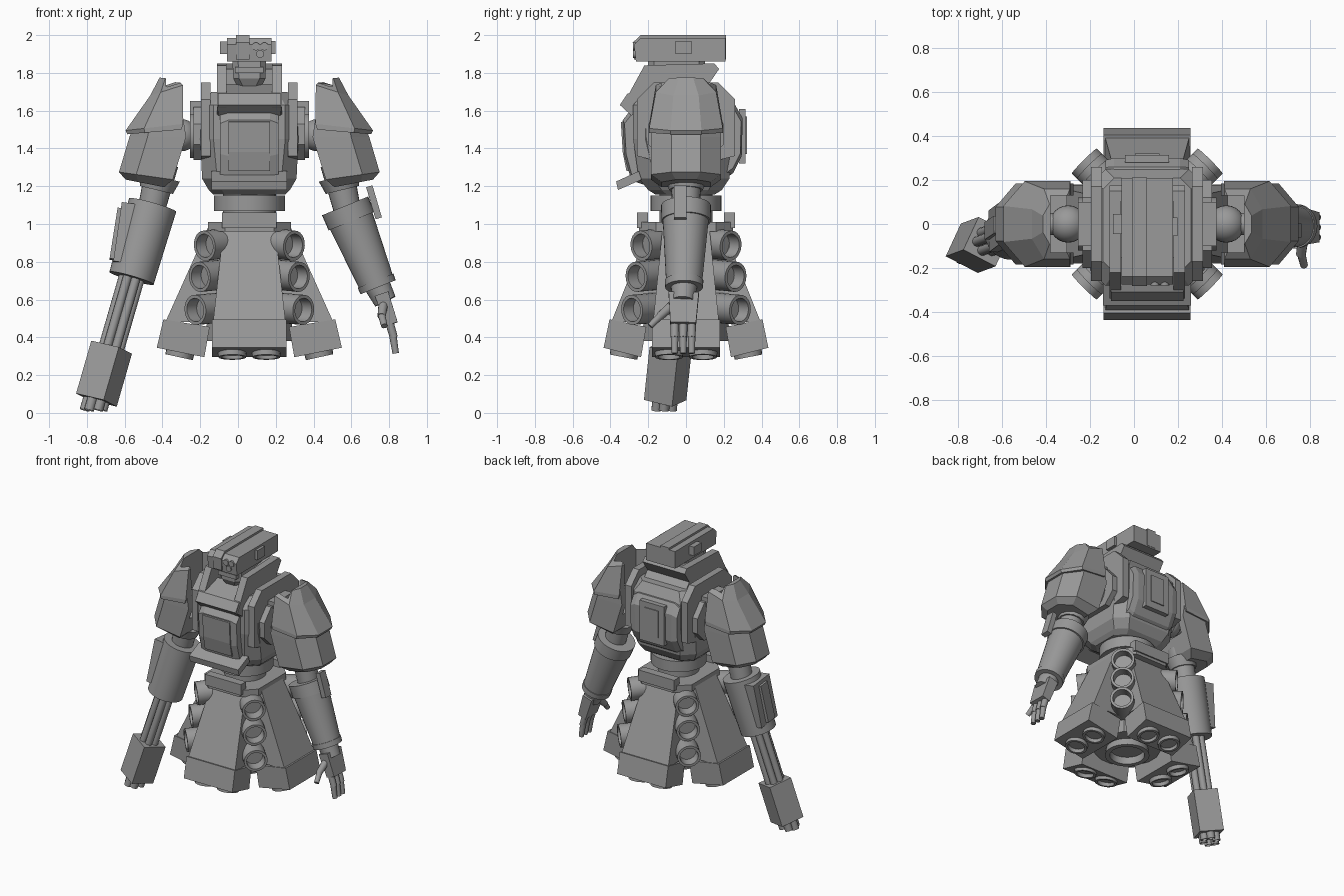
import bpy, bmesh
from math import radians, pi, cos, sin
from mathutils import Vector, Matrix

if "Cube" in bpy.data.objects:
    bpy.data.objects.remove(bpy.data.objects["Cube"])

grey = bpy.data.materials.new("armour_grey")
grey.use_nodes = True
GREY = (0.32, 0.32, 0.32, 1)
grey.diffuse_color = GREY
grey.node_tree.nodes["Principled BSDF"].inputs["Base Color"].default_value = GREY
parts, round_parts = [], []


def finish(name, bm):
    bmesh.ops.recalc_face_normals(bm, faces=bm.faces)
    me = bpy.data.meshes.new(name)
    bm.to_mesh(me)
    bm.free()
    me.materials.append(grey)
    ob = bpy.data.objects.new(name, me)
    bpy.context.collection.objects.link(ob)
    parts.append(ob)
    return ob


def loft(name, rings):
    """Skin a row of equal point rings and cap both ends."""
    bm = bmesh.new()
    vs = [[bm.verts.new(p) for p in r] for r in rings]
    n = len(vs[0])
    for a, b in zip(vs, vs[1:]):
        for i in range(n):
            bm.faces.new((a[i], a[(i + 1) % n], b[(i + 1) % n], b[i]))
    bm.faces.new(vs[0])
    bm.faces.new(vs[-1])
    return finish(name, bm)


def prism(name, pts, layers):
    """Extrude a (y, z) side profile along x; each layer is (x, scale)."""
    cy = sum(p[0] for p in pts) / len(pts)
    cz = sum(p[1] for p in pts) / len(pts)
    return loft(name, [[(x, cy + (y - cy) * s, cz + (z - cz) * s) for y, z in pts]
                       for x, s in layers])


def slab(name, pts, x0, x1):
    return prism(name, pts, [(x0, 1), (x1, 1)])


def octo(z, hx, y0, y1, c):
    return [(-hx, y0 + c, z), (-hx + c, y0, z), (hx - c, y0, z), (hx, y0 + c, z),
            (hx, y1 - c, z), (hx - c, y1, z), (-hx + c, y1, z), (-hx, y1 - c, z)]


def box(name, x0, x1, y0, y1, z0, z1):
    return slab(name, [(y0, z0), (y1, z0), (y1, z1), (y0, z1)], x0, x1)


def tube(name, p0, p1, r0, r1=None, n=24, hole=0.0):
    """Cylinder or cone between two points, with an optional bored end."""
    p0, p1 = Vector(p0), Vector(p1)
    d = p1 - p0
    r1 = r1 or r0
    prof = [(r0, 0), (r1, d.length)]
    if hole:
        prof += [(r1 * .78, d.length), (r1 * .74, d.length - hole)]
    ob = loft(name, [[(r * cos(2 * pi * i / n), r * sin(2 * pi * i / n), h) for i in range(n)]
                     for r, h in prof])
    ob.data.transform(Matrix.Translation(p0) @ d.to_track_quat('Z', 'Y').to_matrix().to_4x4())
    round_parts.append(ob)
    return ob


def beam(name, p0, p1, w, d, twist=0.0, taper=1.0):
    """Rectangular bar between two points; w runs along y, d across."""
    p0, p1 = Vector(p0), Vector(p1)
    ax = (p1 - p0).normalized()
    u = ax.cross(Vector((0, 1, 0))).normalized()
    v = u.cross(ax)
    spin = Matrix.Rotation(radians(twist), 3, ax)
    u, v = spin @ u * d / 2, spin @ v * w / 2
    return loft(name, [[p + (u * a + v * b) * s for a, b in ((-1, -1), (1, -1), (1, 1), (-1, 1))]
                       for p, s in ((p0, 1), (p1, taper))])


def arm_ring(s, xi, zi, xo, zo, d):
    """Six-sided arm section from an inner to a chamfered outer edge."""
    return [(s * (xi + (xo - xi) * t), y * d, zi + (zo - zi) * t)
            for t, y in ((0, -1), (.68, -1), (1, -.42), (1, .42), (.68, 1), (0, 1))]


# Skirt panels, each with a foot slab and two thrusters
for i, (side, k, w) in enumerate((("front", .89, .198), ("left", 1, .18),
                                  ("back", .89, .198), ("right", 1, .18))):
    panel = [loft(side + "_skirt_panel", [
        [(-h, -a * k, z), (h, -a * k, z), (h, -b, z), (-h, -b, z)]
        for z, h, a, b in ((.98, w * .69, .22, .06), (.48, w * .97, .445, .18))])]
    panel.append(slab(side + "_skirt_foot", [(-.455 * k, .495), (-.21, .455),
                                             (-.238, .295), (-.49 * k, .345)], -w, w))
    for s in (-1, 1):
        panel.append(tube(side + "_thruster", (s * .09, -.36 * k, .35),
                          (s * .09, -.372 * k, .295), .078, .074, 20, .03))
    for ob in panel:
        ob.data.transform(Matrix.Rotation(i * pi / 2, 4, 'Z'))
    # Diagonal column of launch tubes
    a = pi / 4 + i * pi / 2
    for r, z in ((.335, .885), (.372, .72), (.405, .545)):
        tube("launch_tube", (cos(a) * .1, sin(a) * .1, z + .02),
             (cos(a) * r, sin(a) * r, z), .08, None, 24, .07)
tube("skirt_core", (0, 0, .98), (0, 0, .38), .14, .24, 8)
tube("main_nozzle", (0, 0, .45), (0, 0, .33), .13, .15, 28, .08)

# Waist
loft("waist_plate", [octo(z, .22, -.25, .25, .09) for z in (.96, 1.01)])
for s in (-1, 1):
    box("waist_tab", -.145, .145, s * .2, s * .26, .98, 1.06)
tube("waist_stem", (0, 0, .95), (0, 0, 1.2), .14)
tube("waist_ring", (0, 0, 1.07), (0, 0, 1.15), .188)

# Torso
loft("torso", [octo(z, hx, y0, y1, c) for z, hx, y0, y1, c in (
    (1.155, .19, -.16, .15, .06), (1.18, .215, -.2, .19, .07), (1.24, .25, -.25, .23, .08),
    (1.45, .26, -.28, .25, .07), (1.63, .25, -.28, .25, .06), (1.70, .2, -.22, .21, .05))])
prism("chest_plate", [(-.2, 1.2), (-.29, 1.23), (-.325, 1.36), (-.335, 1.55), (-.28, 1.62), (-.2, 1.63)],
      [(-.155, .85), (-.11, 1), (.11, 1), (.155, .85)])
slab("chest_inset", [(-.29, 1.28), (-.315, 1.28), (-.335, 1.38), (-.345, 1.54), (-.29, 1.55)], -.11, .11)
slab("belly_flap", [(-.37, 1.225), (-.25, 1.28), (-.235, 1.235), (-.36, 1.18)], -.2, .2)
prism("back_pack", [(.18, 1.22), (.25, 1.27), (.295, 1.36), (.30, 1.56), (.26, 1.63), (.18, 1.64)],
      [(-.19, .85), (-.15, 1), (.15, 1), (.19, .85)])
box("back_hatch", -.1, .1, .28, .315, 1.32, 1.61)
box("back_hatch_inset", -.055, .055, .3, .322, 1.37, 1.57)

# Collar
for s in (-1, 1):
    slab("collar_wall", [(-.34, 1.62), (-.22, 1.84), (.15, 1.85), (.175, 1.82), (.12, 1.74),
                         (.2, 1.65), (-.28, 1.58)], s * .12, s * .172)
slab("collar_lip", [(-.35, 1.63), (-.31, 1.69), (-.15, 1.74), (-.15, 1.6), (-.29, 1.575)], -.165, .165)
slab("collar_back", [(-.02, 1.66), (-.02, 1.82), (.15, 1.85), (.175, 1.82), (.12, 1.74), (.2, 1.65)], -.13, .13)

# Head
loft("face", [octo(z, h, y, .1, .03) for z, h, y in ((1.7, .05, -.16), (1.77, .085, -.2), (1.87, .09, -.2))])
box("visor", -.075, .075, -.215, -.15, 1.8, 1.83)
slab("head_block", [(-.265, 1.86), (-.275, 1.95), (-.24, 1.985), (.21, 1.985), (.21, 1.86)], -.118, .118)
slab("head_ridge", [(-.275, 1.87), (-.282, 1.96), (-.24, 2.0), (.212, 2.0), (.212, 1.87)], -.07, 0)
for x, z in ((.035, 1.94), (.08, 1.94), (.057, 1.9)):
    tube("eye_lens", (x, -.25, z), (x, -.28, z), .021, None, 16)
box("ear_pod_right", -.155, -.11, -.045, .045, 1.9, 1.965)
box("ear_pod_left", .11, .138, -.055, .03, 1.9, 1.97)

# Shoulders and upper arms
for s, side in ((1, "left"), (-1, "right")):
    slab(side + "_shoulder_strap", [(-.26, 1.36), (-.26, 1.66), (-.17, 1.75), (.17, 1.75),
                                    (.26, 1.66), (.26, 1.36), (.18, 1.34), (-.18, 1.34)], s * .205, s * .255)
    slab(side + "_shoulder_plate", [(-.2, 1.42), (-.2, 1.53), (-.12, 1.62), (.12, 1.62),
                                    (.2, 1.53), (.2, 1.42), (.12, 1.34), (-.12, 1.34)], s * .25, s * .295)
    box(side + "_shoulder_bar", s * .25, s * .315, -.1, .1, 1.58, 1.65)
    tube(side + "_shoulder_socket", (s * .27, 0, 1.47), (s * .315, 0, 1.47), .12, None, 24, .03)
    tube(side + "_shoulder_axle", (s * .25, 0, 1.47), (s * .46, 0, 1.47), .05)
    bm = bmesh.new()
    bmesh.ops.create_uvsphere(bm, u_segments=24, v_segments=14, radius=.085,
                              matrix=Matrix.Translation((s * .36, 0, 1.47)))
    round_parts.append(finish(side + "_shoulder_ball", bm))
    cutter = box(side + "_socket_cutter", s * .2, s * .44, -.13, .13, 1.36, 1.9)
    parts.remove(cutter)
    cutter.location.x = .06
    cutter.hide_render = True
    cutter.hide_set(True)
    cap = [(.38, 1.765, .475, 1.775, .09), (.352, 1.735, .525, 1.68, .16),
           (.35, 1.53, .655, 1.495, .195), (.36, 1.50, .645, 1.475, .195)]
    sleeve = [(.35, 1.56, .60, 1.55, .183), (.335, 1.46, .635, 1.46, .185),
              (.405, 1.235, .69, 1.275, .185), (.45, 1.195, .655, 1.235, .13)]
    for name, rings in (("_shoulder_cap", cap), ("_arm_sleeve", sleeve)):
        ob = loft(side + name, [arm_ring(s, *r) for r in rings])
        cut = ob.modifiers.new("socket", 'BOOLEAN')
        cut.operation = 'DIFFERENCE'
        cut.object = cutter
        cut.solver = 'EXACT'
    tube(side + "_elbow", (s * .46, 0, 1.32), (s * .52, 0, 1.07), .085, .072)
    tube(side + "_elbow_cuff", (s * .475, 0, 1.25), (s * .492, 0, 1.18), .11, .09, 12)

# Left forearm and hand
tube("left_forearm", (.51, 0, 1.088), (.675, -.01, .684), .127, .095, 32)
tube("left_forearm_band", (.507, 0, 1.096), (.54, 0, 1.015), .132, .13, 32)
tube("left_wrist_flange", (.668, -.01, .70), (.682, -.01, .665), .102, .1, 32)
tube("left_wrist", (.675, -.01, .68), (.72, -.015, .59), .07, .06)
beam("left_forearm_tab", (.635, -.03, 1.2), (.685, -.03, 1.03), .065, .035)
beam("left_palm", (.70, -.012, .63), (.755, -.015, .47), .16, .075, 0, .85)
for y in (-.06, -.015, .03):
    tube("left_finger", (.735, y, .5), (.765, y, .40), .023, .021, 12)
    tube("left_fingertip", (.76, y, .41), (.775, y, .315), .02, .017, 12)
tube("left_thumb", (.71, -.06, .58), (.70, -.14, .51), .026, .022, 12)
tube("left_thumb_tip", (.70, -.13, .52), (.715, -.19, .46), .02, .017, 12)

# Right forearm and rotary gun along one axis
G0, G1 = Vector((-.512, 0, 1.1)), Vector((-.822, -.115, .025))


def along(t, dx=0.0, dy=0.0):
    return G0.lerp(G1, t) + Vector((dx, dy, 0))


tube("gun_housing", along(0), along(.36), .13, .122, 32)
beam("gun_side_plate", along(0, -.12), along(.29, -.075), .19, .09)
beam("gun_side_rail", along(.02, -.15), along(.27, -.115), .08, .06)
tube("gun_core", along(.34), along(.72), .035)
for k in range(6):
    a = k * pi / 3
    dx, dy = .047 * cos(a), .047 * sin(a)
    tube("gun_barrel", along(.34, dx, dy), along(.75, dx, dy), .024, None, 12)
    tube("gun_muzzle", along(.93, dx, dy), along(1.01, dx, dy), .027, None, 12, .02)
beam("gun_shroud", along(.70), along(.96), .168, .168, 27)

# Centre the whole machine and shade the round parts smooth
bpy.ops.object.select_all(action='DESELECT')
for ob in parts:
    ob.location.x = .06
for ob in round_parts:
    ob.select_set(True)
bpy.context.view_layer.objects.active = round_parts[0]
bpy.ops.object.shade_smooth_by_angle(angle=radians(32))
